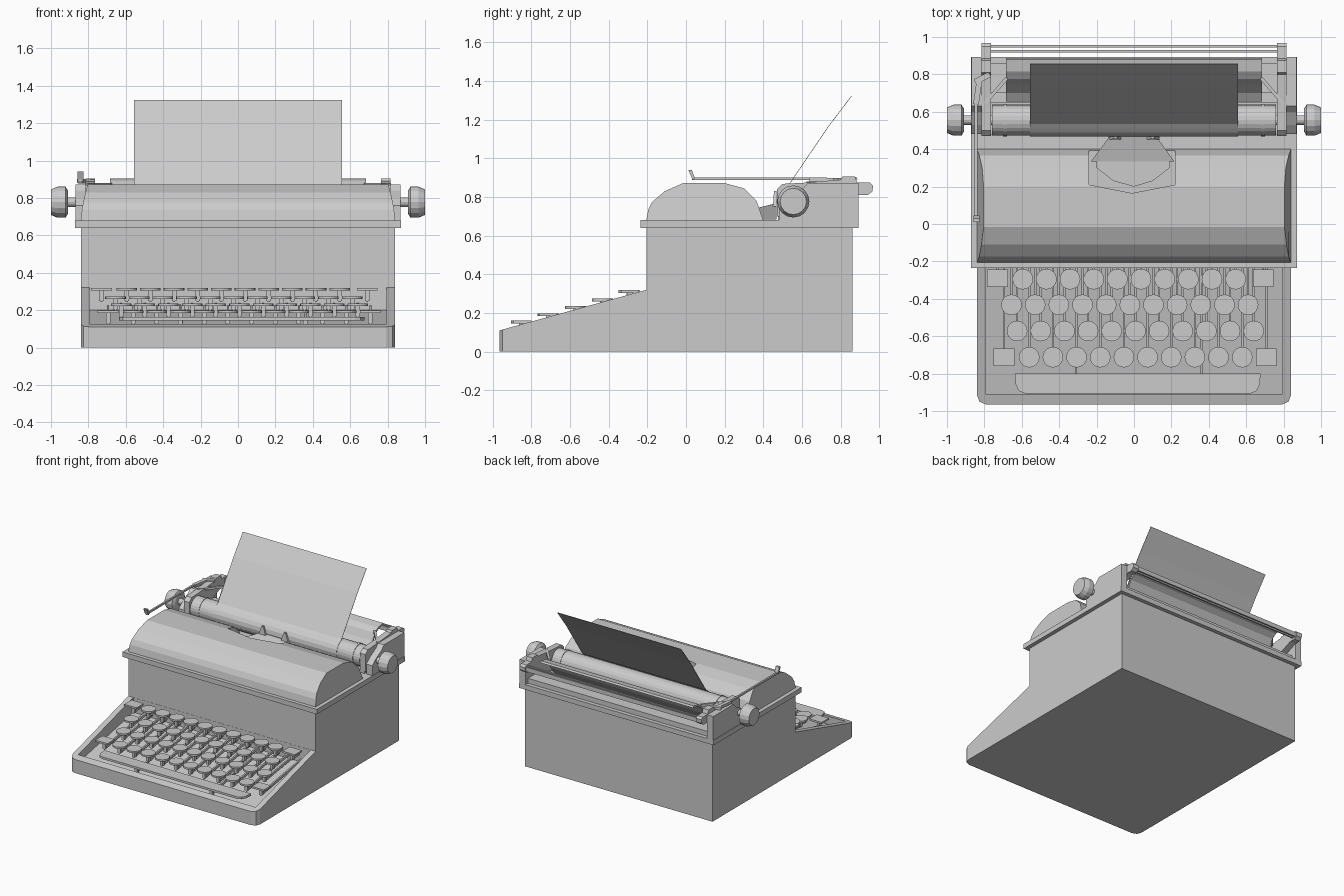
import bpy, bmesh, math
from mathutils import Vector, Matrix

if "Cube" in bpy.data.objects:
    bpy.data.objects.remove(bpy.data.objects["Cube"])


def finish(name, bm):
    bmesh.ops.recalc_face_normals(bm, faces=bm.faces)
    me = bpy.data.meshes.new(name)
    bm.to_mesh(me)
    bm.free()
    ob = bpy.data.objects.new(name, me)
    bpy.context.collection.objects.link(ob)
    return ob


def prism(name, loop_a, loop_b, bevel=None):
    """Solid between two matching 3D outlines; bevel = (edge test, size, segments)."""
    bm = bmesh.new()
    a = [bm.verts.new(p) for p in loop_a]
    b = [bm.verts.new(p) for p in loop_b]
    bm.faces.new(a)
    bm.faces.new(b[::-1])
    n = len(a)
    for i in range(n):
        bm.faces.new((a[i], b[i], b[(i + 1) % n], a[(i + 1) % n]))
    bmesh.ops.recalc_face_normals(bm, faces=bm.faces)
    if bevel:
        test, size, seg = bevel
        edges = [e for e in bm.edges if test(*[v.co for v in e.verts])]
        bmesh.ops.bevel(bm, geom=edges, offset=size, segments=seg, profile=0.5, affect='EDGES')
    return finish(name, bm)


def side_prism(name, yz, x0, x1, bevel=None):
    return prism(name, [(x0, y, z) for y, z in yz], [(x1, y, z) for y, z in yz], bevel)


def top_prism(name, xy, z0, z1):
    return prism(name, [(x, y, z0) for x, y in xy], [(x, y, z1) for x, y in xy])


def box(name, x0, x1, y0, y1, z0, z1):
    return top_prism(name, [(x0, y0), (x1, y0), (x1, y1), (x0, y1)], z0, z1)


def beam(name, p, q, w, h):
    """Rectangular bar from p to q."""
    p, q = Vector(p), Vector(q)
    d = (q - p).normalized()
    s = d.cross(Vector((0, 0, 1)))
    s = s.normalized() if s.length > 1e-4 else Vector((1, 0, 0))
    u = s.cross(d)
    ring = [s * (w / 2 * i) + u * (h / 2 * j) for i, j in ((-1, -1), (1, -1), (1, 1), (-1, 1))]
    return prism(name, [p + r for r in ring], [q + r for r in ring])


def lathe_x(name, prof, cy, cz, n=24):
    """Turned solid about an axis along x; prof = (x, radius)."""
    bm = bmesh.new()
    rings = [[bm.verts.new((x, cy + r * math.cos(2 * math.pi * i / n),
                            cz + r * math.sin(2 * math.pi * i / n))) for i in range(n)] for x, r in prof]
    for a, b in zip(rings, rings[1:]):
        for i in range(n):
            bm.faces.new((a[i], a[(i + 1) % n], b[(i + 1) % n], b[i]))
    bm.faces.new(rings[0])
    bm.faces.new(rings[-1][::-1])
    return finish(name, bm)


def disc(name, x, y, z, r, h, n=20):
    bm = bmesh.new()
    bmesh.ops.create_cone(bm, cap_ends=True, segments=n, radius1=r, radius2=r, depth=h,
                          matrix=Matrix.Translation((x, y, z)))
    return finish(name, bm)


def cut(ob, cutter):
    m = ob.modifiers.new("cut", 'BOOLEAN')
    m.operation, m.solver, m.object = 'DIFFERENCE', 'EXACT', cutter
    ev = ob.evaluated_get(bpy.context.evaluated_depsgraph_get())
    me = bpy.data.meshes.new_from_object(ev)
    ob.modifiers.clear()
    ob.data = me
    bpy.data.objects.remove(cutter)


# Body with sloped front and keyboard well
body = side_prism("body", [(-.965, 0), (-.965, .11), (-.205, .32), (-.205, .64), (.86, .64), (.86, 0)],
                  -.84, .84,
                  (lambda a, b: abs(a.x - b.x) < .01 and max(a.y, b.y) < -.96, .05, 2))
cut(body, side_prism("well", [(-.91, .06), (-.206, .2), (-.206, .5), (-.91, .5)], -.795, .795))

# Deck plate
box("deck", -.872, .872, -.235, .892, .64, .68)

# Hood with narrowing ends and type opening
hood_prof = [(-.205, .68), (-.195, .735), (-.175, .775), (-.11, .83), (-.015, .872),
             (.2, .872), (.3, .845), (.365, .78), (.4, .68)]
hw = lambda z: .84 - .035 * ((z - .68) / .19) ** 1.5
hood = prism("hood", [(-hw(z), y, z) for y, z in hood_prof], [(hw(z), y, z) for y, z in hood_prof])
cut(hood, top_prism("opening", [(-.24, .45), (-.24, .21), (-.01, .165), (.22, .21), (.22, .45)], .7, 1))

# Type basket, guide and prongs
bowl = [(-.2, .3), (-.11, .23), (0, .2), (.1, .23), (.19, .3), (.19, .36), (-.2, .36)]
top_prism("type_basket", bowl, .7, .73)
guide = [(-.23, .335), (.215, .335), (.12, .468), (-.13, .468)]
prism("type_guide", [(x, y, .685) for x, y in guide],
      [(x, y, .735 + (y - .335) * .25) for x, y in guide])
for x in (-.1, .1):
    prism("guide_prong", [(x - .035, .45, .75), (x + .035, .45, .75), (x + .008, .455, .83), (x - .008, .455, .83)],
          [(x - .035, .468, .75), (x + .035, .468, .75), (x + .008, .468, .83), (x - .008, .468, .83)])

# Platen, shaft and knobs
CY, CZ = .555, .777
lathe_x("platen", [(-.76, .083), (.76, .083)], CY, CZ, 24)
lathe_x("platen_shaft", [(-.93, .025), (.93, .025)], CY, CZ, 12)
for s in (-1, 1):
    lathe_x("platen_knob", [(s * x, r) for x, r in
                            ((.91, .062), (.922, .083), (.965, .083), (1, .068))], CY, CZ, 16)
    lathe_x("platen_collar", [(s * .68, .087), (s * .7, .087)], CY, CZ, 24)
    # Carriage side plates and rear arms
    side_prism("carriage_side", [(.48, .68), (.48, .76), (.53, .8), (.6, .84), (.63, .872), (.892, .872), (.892, .68)],
               s * .815, s * .868)
    side_prism("carriage_end", [(.47, .7), (.47, .84), (.5, .868), (.63, .875), (.8, .89), (.81, .905), (.875, .905),
                                (.885, .875), (.95, .875), (.967, .86), (.965, .83), (.94, .81), (.89, .81), (.62, .7)],
               s * .765, s * .815)
    beam("table_arm", (s * .81, .63, .872), (s * .68, .78, .872), .018, .018)

# Carriage bed and rear rails
box("carriage_bed", -.8, .8, .475, .65, .68, .7)
box("carriage_rail", -.815, .815, .7, .86, .68, .72)
box("rear_rail_a", -.77, .77, .945, .957, .825, .86)
box("rear_rail_b", -.77, .77, .918, .93, .825, .86)

# Curved paper table
table = [(.655, .725), (.7, .755), (.745, .81), (.775, .865), (.815, .893), (.88, .905)]
side_prism("paper_table", table + [(y + .008, z - .014) for y, z in table[::-1]], -.685, .685)

# Paper sheet wrapped on the platen
arc = [(CY + .087 * math.cos(math.radians(a)), CZ + .087 * math.sin(math.radians(a))) for a in range(200, 119, -20)]
sheet = arc + [(.535, .87), (.735, 1.165), (.855, 1.323)]
side_prism("paper", sheet + [(y + .002, z - .002) for y, z in sheet[::-1]], -.555, .555)

# Carriage return lever
beam("return_lever", (-.845, .03, .894), (-.845, .66, .894), .014, .014)
beam("lever_root", (-.845, .64, .89), (-.825, .78, .888), .03, .022)
beam("lever_joint", (-.85, .76, .888), (-.77, .8, .888), .03, .022)
prism("lever_handle", [(-.858, .035, .887), (-.858, .045, .9), (-.858, .03, .94), (-.858, .012, .94)],
      [(-.825, .035, .887), (-.825, .045, .9), (-.825, .03, .94), (-.825, .012, .94)])

# Keys with stems and levers: (first x, count, y, top z)
STEP = .1265


def stem(x, y, z):
    box("key_stem", x - .012, x + .012, y - .012, y + .012, z - .07, z - .01)
    beam("key_lever", (x, y - .01, z - .065), (x, -.206, z - .065 + (-.206 - y) * .16), .012, .02)


for x0, n, y, z in ((-.595, 10, -.295, .318), (-.655, 11, -.432, .274), (-.625, 11, -.572, .236), (-.56, 10, -.712, .198)):
    for i in range(n):
        x = x0 + STEP * i
        disc("key", x, y, z - .007, .055, .014)
        stem(x, y, z)
for x, y, z in ((-.73, -.29, .318), (.69, -.29, .318), (-.695, -.712, .198), (.708, -.712, .198)):
    box("square_key", x - .055, x + .055, y - .046, y + .046, z - .014, z)
    stem(x, y, z)

# Space bar with rounded front corners
top_prism("space_bar", [(-.637, -.8), (.677, -.8), (.672, -.86), (.655, -.893), (.625, -.905),
                        (-.585, -.905), (-.615, -.893), (-.632, -.86)], .145, .162)
for x in (-.31, .36):
    box("space_bar_post", x - .012, x + .012, -.865, -.84, .065, .15)
    beam("space_bar_lever", (x, -.85, .1), (x, -.206, .22), .012, .02)
